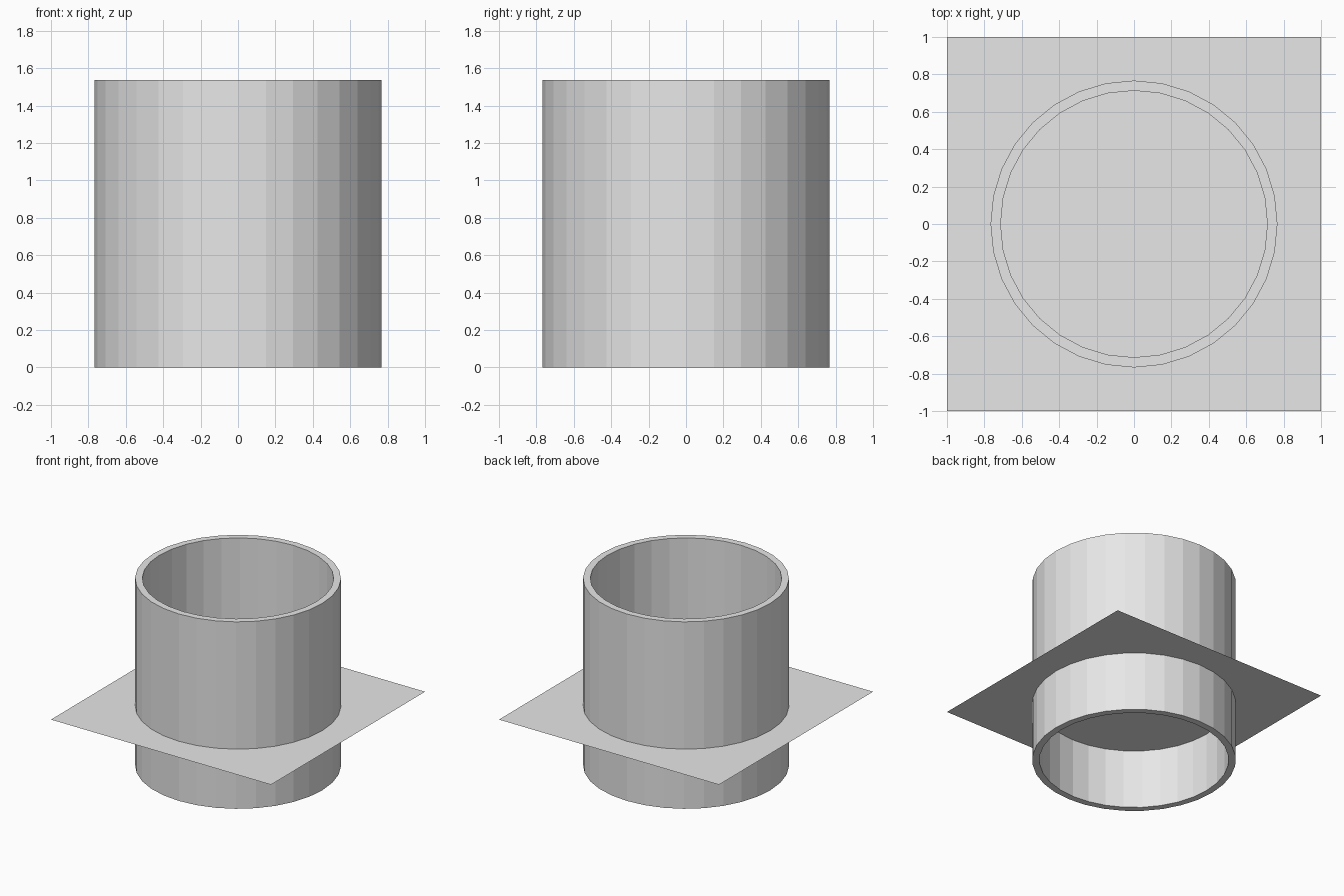
import bpy

if "Cube" in bpy.data.objects:
    bpy.data.objects.remove(bpy.data.objects["Cube"])

OUTER, INNER, HEIGHT, SHEET_Z, SIDES = 0.767, 0.713, 1.536, 0.49, 32

grey = bpy.data.materials.new("light grey")
grey.diffuse_color = (0.8, 0.8, 0.8, 1)
grey.use_nodes = True
grey.node_tree.nodes["Principled BSDF"].inputs["Base Color"].default_value = grey.diffuse_color

# Open tube wall, thickened inwards
bpy.ops.mesh.primitive_cylinder_add(vertices=SIDES, radius=OUTER, depth=HEIGHT,
                                    end_fill_type='NOTHING', location=(0, 0, HEIGHT / 2))
tube = bpy.context.object
tube.name = "tube"
wall = tube.modifiers.new("wall", 'SOLIDIFY')
wall.thickness = OUTER - INNER
wall.offset = -1
tube.data.materials.append(grey)

# Thin square sheet passing through the tube
bpy.ops.mesh.primitive_plane_add(size=2, location=(0, 0, SHEET_Z))
sheet = bpy.context.object
sheet.name = "square_sheet"
sheet.data.materials.append(grey)

# Flat facets
for part in (tube, sheet):
    for face in part.data.polygons:
        face.use_smooth = False
